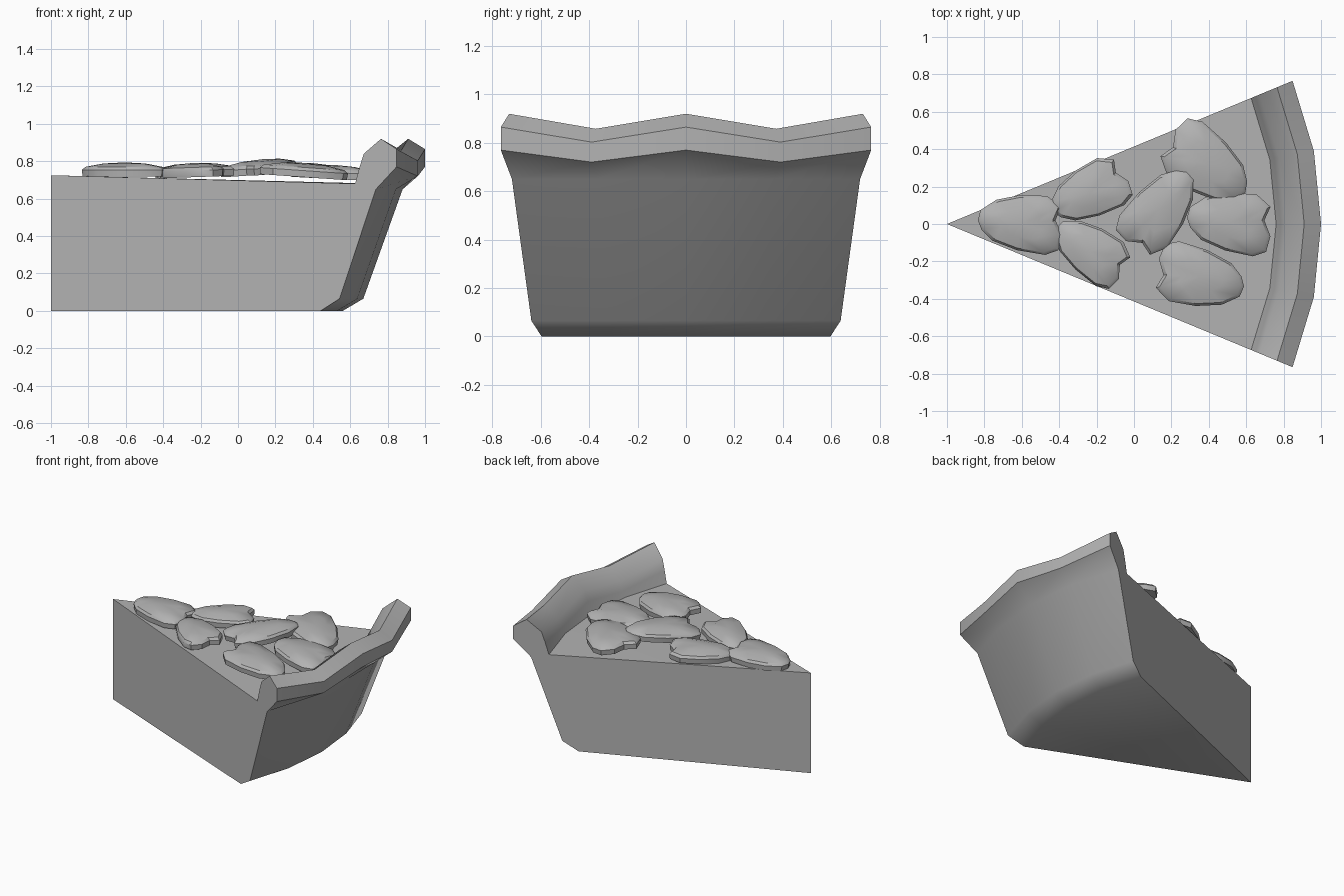
import bpy, bmesh
from math import cos, sin, radians, pi
from mathutils import Matrix, Vector, Euler

if "Cube" in bpy.data.objects:
    bpy.data.objects.remove(bpy.data.objects["Cube"])

grey = bpy.data.materials.new("plain_grey")
grey.use_nodes = True
colour = (0.45, 0.45, 0.45, 1)
grey.diffuse_color = colour
grey.node_tree.nodes["Principled BSDF"].inputs["Base Color"].default_value = colour


def finish(bm, name, angle):
    bmesh.ops.recalc_face_normals(bm, faces=bm.faces)
    mesh = bpy.data.meshes.new(name)
    bm.to_mesh(mesh)
    bm.free()
    mesh.materials.append(grey)
    ob = bpy.data.objects.new(name, mesh)
    bpy.context.collection.objects.link(ob)
    bpy.ops.object.select_all(action='DESELECT')
    bpy.context.view_layer.objects.active = ob
    ob.select_set(True)
    bpy.ops.object.shade_smooth_by_angle(angle=radians(angle))
    return ob


# Wedge with wavy crust: radial profile (radius, height, wave share) swept about the tip
profile = [(1.56, 0, 0), (1.67, .065, 0), (1.88, .65, 0), (2.0, .77, .8),
           (2.0, .865, 1), (1.91, .92, 1), (1.81, .84, 1), (1.785, .765, .8),
           (1.76, .68, 0)]
bm = bmesh.new()
tip_low = bm.verts.new((-1, 0, 0))
tip_high = bm.verts.new((-1, 0, .725))
rings = []
for i in range(5):
    a = radians(-22.5 + 11.25 * i)
    drop = .062 * (i % 2)
    rings.append([bm.verts.new((-1 + r * cos(a), r * sin(a), z - drop * w))
                  for r, z, w in profile])
for a, b in zip(rings, rings[1:]):
    for j in range(len(profile) - 1):
        bm.faces.new((a[j], b[j], b[j + 1], a[j + 1]))
    bm.faces.new((tip_low, b[0], a[0]))
    bm.faces.new((tip_high, a[-1], b[-1]))
for ring in (rings[0], rings[-1]):
    bm.faces.new([tip_low] + ring + [tip_high])
finish(bm, "pie_slice", 50)

# Fruit slice outline: rounded at -x, notched at +x
outline = [(-.23, .02), (-.215, .075), (-.13, .13), (0, .155), (.14, .15),
           (.215, .09), (.185, .02), (.22, -.06), (.20, -.14), (.13, -.165),
           (-.02, -.14), (-.15, -.09), (-.21, -.03)]


def topping(name, loc, turn, tilt, scale=(1, 1)):
    bm = bmesh.new()
    levels = [(.98, 0), (1, .035), (.92, .052), (.5, .07)]
    loops = [[bm.verts.new((x * s * scale[0], y * s * scale[1], z)) for x, y in outline]
             for s, z in levels]
    n = len(outline)
    for a, b in zip(loops, loops[1:]):
        for i in range(n):
            k = (i + 1) % n
            bm.faces.new((a[i], a[k], b[k], b[i]))
    bm.faces.new(loops[0])
    peak = bm.verts.new((0, 0, .076))
    for i in range(n):
        bm.faces.new((loops[-1][i], loops[-1][(i + 1) % n], peak))
    lean = Euler((radians(tilt[0]), radians(tilt[1]), 0)).to_matrix().to_4x4()
    spin = Matrix.Rotation(radians(turn), 4, 'Z')
    bm.transform(Matrix.Translation(Vector(loc)) @ lean @ spin)
    finish(bm, name, 35)


topping("fruit_tip", (-.605, 0, .718), 0, (0, 0))
topping("fruit_left_inner", (-.235, .165, .715), 32, (0, -2), (.95, .92))
topping("fruit_right_inner", (-.235, -.145, .715), -30, (0, -2), (.95, .88))
topping("fruit_centre", (.135, .08, .735), 238, (2, -4), (1.08, .98))
topping("fruit_left_outer", (.39, .32, .715), 148, (0, 4), (1.1, 1.08))
topping("fruit_middle_outer", (.51, .005, .705), -2, (0, 3), (1, 1.05))
topping("fruit_right_outer", (.35, -.28, .715), 172, (0, 4), (1.05, 1.03))
